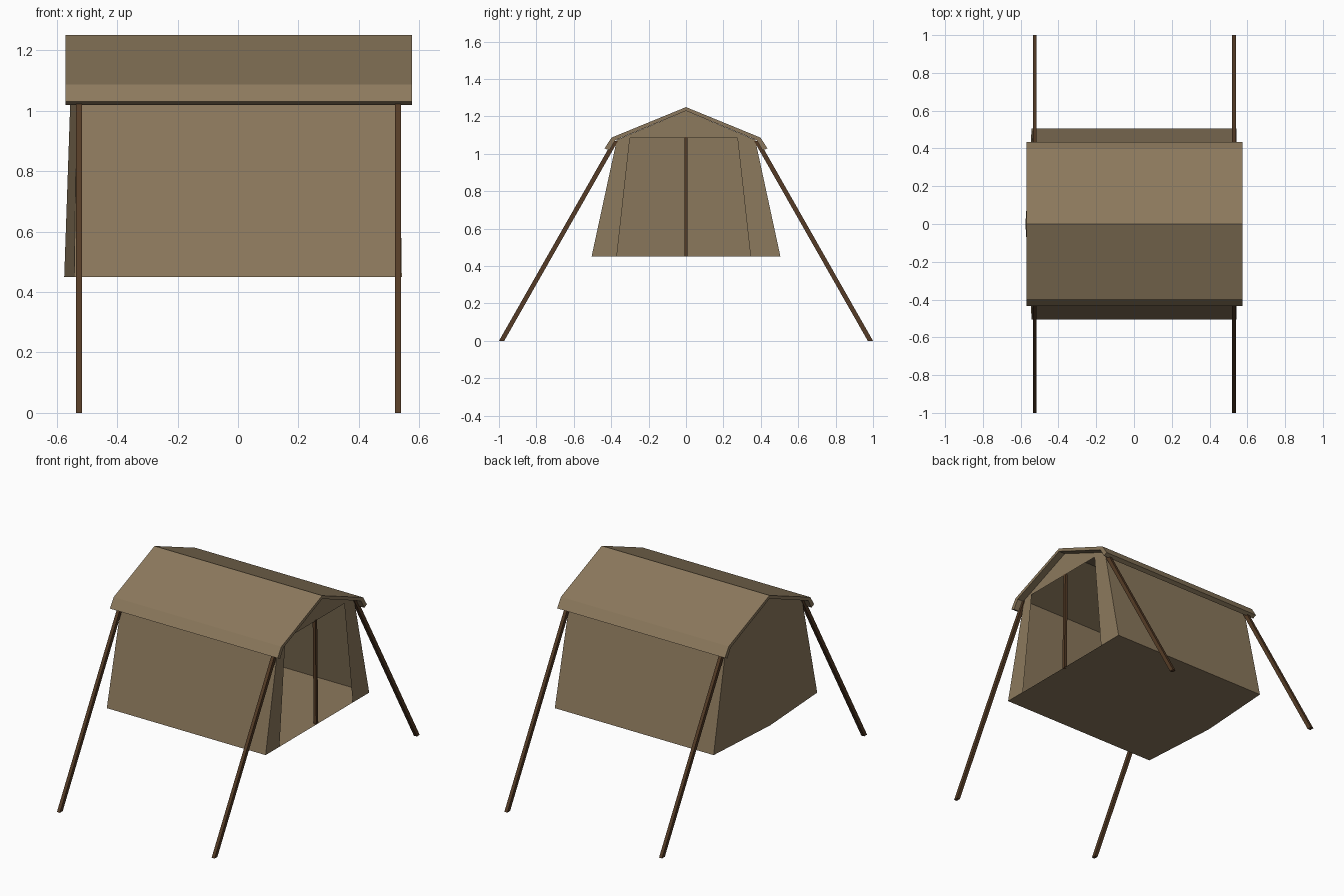
import bpy, bmesh
from mathutils import Vector

if "Cube" in bpy.data.objects:
    bpy.data.objects.remove(bpy.data.objects["Cube"])


def material(name, rgb):
    m = bpy.data.materials.new(name)
    m.diffuse_color = (*rgb, 1)
    m.use_nodes = True
    m.node_tree.nodes["Principled BSDF"].inputs["Base Color"].default_value = m.diffuse_color
    return m


canvas = material("tan canvas", (0.262, 0.191, 0.109))
wood = material("dark wood", (0.089, 0.044, 0.019))


def build(name, polys, mat):
    """Mesh from polygons given as point lists, shared corners welded."""
    bm = bmesh.new()
    for poly in polys:
        bm.faces.new([bm.verts.new(p) for p in poly])
    bmesh.ops.remove_doubles(bm, verts=bm.verts, dist=0.0005)
    bmesh.ops.recalc_face_normals(bm, faces=bm.faces)
    me = bpy.data.meshes.new(name)
    bm.to_mesh(me)
    bm.free()
    me.materials.append(mat)
    ob = bpy.data.objects.new(name, me)
    bpy.context.collection.objects.link(ob)
    return ob


def prism(name, ring_a, ring_b, mat):
    """Closed solid between two matching rings."""
    n = len(ring_a)
    sides = [[ring_a[i], ring_a[(i + 1) % n], ring_b[(i + 1) % n], ring_b[i]]
             for i in range(n)]
    return build(name, sides + [ring_a[::-1], ring_b], mat)


# Roof: bent sheet with drooping eaves, extruded along x
outer = [(-0.435, 1.03), (-0.398, 1.087), (0, 1.25), (0.398, 1.087), (0.435, 1.03)]
inner = [(0.41, 1.018), (0.378, 1.073), (0, 1.23), (-0.378, 1.073), (-0.41, 1.018)]
for a in (0,):
    x0, x1 = -0.57, 0.575
    section = outer + inner
    n = len(section)
    # end caps as quads, since the section is concave
    caps = [[(x, *section[i]) for i in (k, k + 1, n - 2 - k, n - 1 - k)]
            for x in (x0, x1) for k in range(4)]
    skin = [[(x0, *section[i]), (x0, *section[(i + 1) % n]),
             (x1, *section[(i + 1) % n]), (x1, *section[i])] for i in range(n)]
    build("roof", caps + skin, canvas)

# Tent body corners
FLOOR, EAVE = 0.45, 1.075
back_mid, back_top = (-0.575, 0, FLOOR), (-0.548, 0, 1.23)


def corner(end, side, top):
    x = 0.533 if top else 0.542
    return (end * x, side * (0.37 if top else 0.505), EAVE if top else FLOOR)


walls = []
for s in (-1, 1):
    # side wall
    walls.append([corner(-1, s, 0), corner(1, s, 0), corner(1, s, 1), corner(-1, s, 1)])
    # half of the bulged back wall
    walls.append([back_mid, corner(-1, s, 0), corner(-1, s, 1), back_top])
    # door flap beside the opening
    low, high = (-0.37, -0.30) if s < 0 else (0.345, 0.275)
    walls.append([corner(1, s, 0), (0.542, low, FLOOR),
                  (0.533, high, 1.085), corner(1, s, 1)])
# gable over the door
walls.append([corner(1, -1, 1), (0.533, -0.30, 1.085), (0.533, 0.275, 1.085),
              corner(1, 1, 1), (0.531, 0, 1.23)])
# floor
walls.append([back_mid, corner(-1, -1, 0), corner(1, -1, 0),
              corner(1, 1, 0), corner(-1, 1, 0)])
build("tent_body", walls, canvas)


# Poles: square bars cut level at both ends
def pole(name, foot, head, wx, wy):
    offs = [(-wx, -wy), (wx, -wy), (wx, wy), (-wx, wy)]
    rings = [[tuple(Vector(c) + Vector((dx, dy, 0))) for dx, dy in offs]
             for c in (foot, head)]
    prism(name, *rings, wood)


for ex, xc in (("left", -0.526), ("right", 0.53)):
    for ey, s in (("front", -1), ("back", 1)):
        pole(f"{ey}_{ex}_leg", (xc, s * 0.986, 0), (xc, s * 0.377, 1.07), 0.01, 0.014)
pole("door_pole", (0.532, 0, FLOOR), (0.525, 0, 1.09), 0.009, 0.009)
